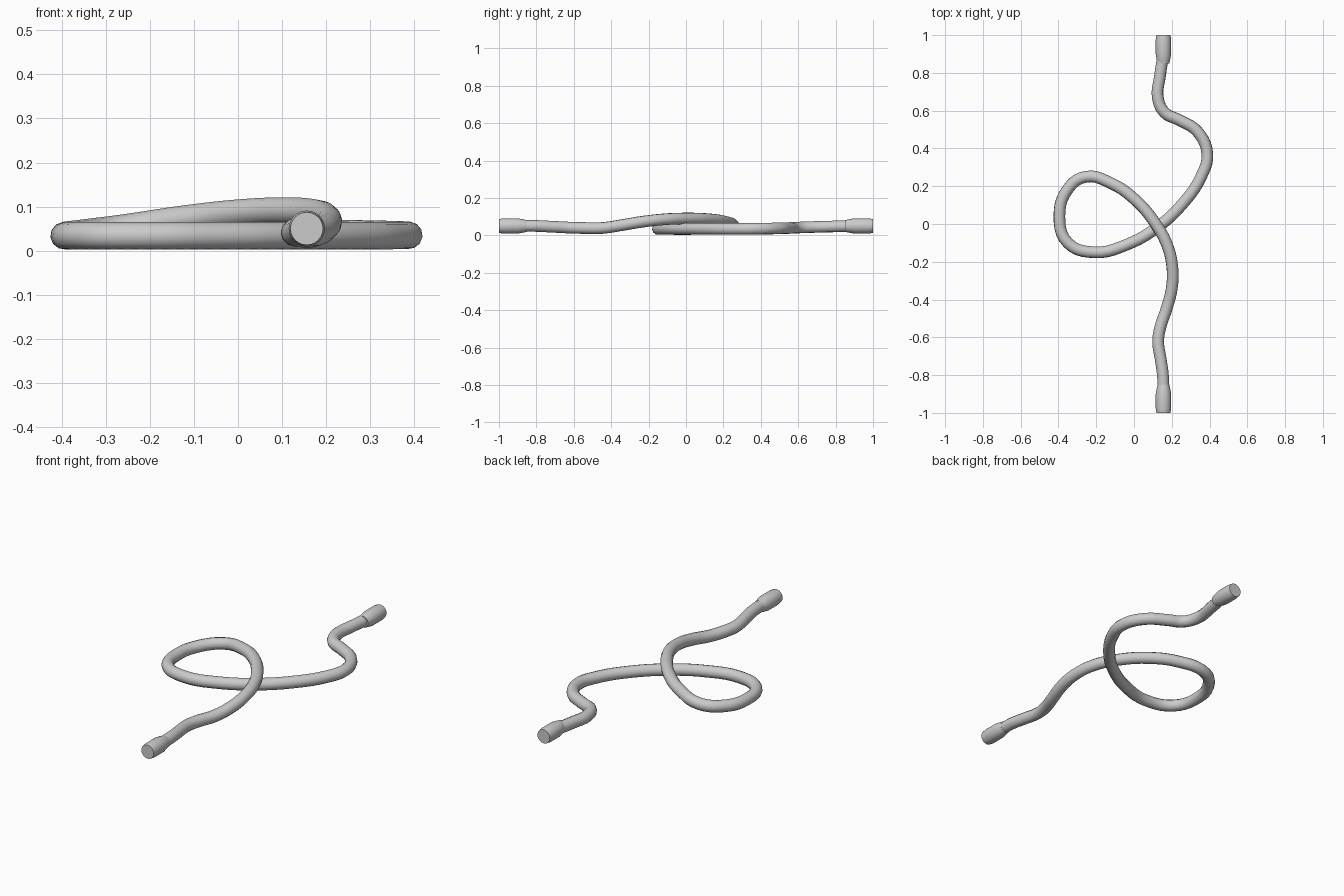
import bpy, bmesh, math

if "Cube" in bpy.data.objects:
    bpy.data.objects.remove(bpy.data.objects["Cube"])

# Cable path: front plug, over the crossing, round the loop, under, back plug
path = [
    (.156, -.90, .05), (.153, -.80, .05), (.142, -.72, .046), (.128, -.62, .041),
    (.14, -.545, .039), (.172, -.45, .039), (.20, -.34, .055), (.203, -.23, .073),
    (.175, -.11, .086), (.115, .00, .09), (.01, .125, .086), (-.12, .215, .072),
    (-.255, .25, .052), (-.35, .185, .04), (-.395, .04, .034), (-.35, -.10, .034),
    (-.21, -.15, .034), (-.04, -.11, .034), (.12, -.02, .034), (.26, .11, .034),
    (.355, .25, .034), (.388, .37, .035), (.335, .49, .037), (.24, .55, .039),
    (.162, .59, .041), (.126, .67, .044), (.137, .78, .047), (.156, .90, .05)]

curve = bpy.data.curves.new("cable", 'CURVE')
curve.dimensions = '3D'
curve.bevel_depth = .031
curve.bevel_resolution = 4
curve.resolution_u = 5
curve.use_fill_caps = True
spline = curve.splines.new('BEZIER')
spline.bezier_points.add(len(path) - 1)
for bp, co in zip(spline.bezier_points, path):
    bp.co = co
    bp.handle_left_type = bp.handle_right_type = 'AUTO'
cable = bpy.data.objects.new("cable", curve)
bpy.context.collection.objects.link(cable)
bpy.ops.object.select_all(action='DESELECT')
cable.select_set(True)
bpy.context.view_layer.objects.active = cable
bpy.ops.object.convert(target='MESH')
bpy.ops.object.shade_smooth_by_angle(angle=math.radians(40))


# Plug: turned profile of (distance from centre along y, radius)
def plug(name, side, sides=24):
    profile = [(.85, .031), (.868, .035), (.90, .041), (.975, .041), (1, .037)]
    bm = bmesh.new()
    rings = []
    for y, r in profile:
        rings.append([bm.verts.new((.156 + r * math.cos(a), side * y, .05 + r * math.sin(a)))
                      for a in (2 * math.pi * i / sides for i in range(sides))])
    for a, b in zip(rings, rings[1:]):
        for i in range(sides):
            j = (i + 1) % sides
            bm.faces.new((a[i], a[j], b[j], b[i]))
    bm.faces.new(rings[0])
    bm.faces.new(rings[-1])
    bmesh.ops.recalc_face_normals(bm, faces=bm.faces)
    mesh = bpy.data.meshes.new(name)
    bm.to_mesh(mesh)
    bm.free()
    ob = bpy.data.objects.new(name, mesh)
    bpy.context.collection.objects.link(ob)
    bpy.ops.object.select_all(action='DESELECT')
    ob.select_set(True)
    bpy.context.view_layer.objects.active = ob
    bpy.ops.object.shade_smooth_by_angle(angle=math.radians(30))


plug("front_plug", -1)
plug("back_plug", 1)
